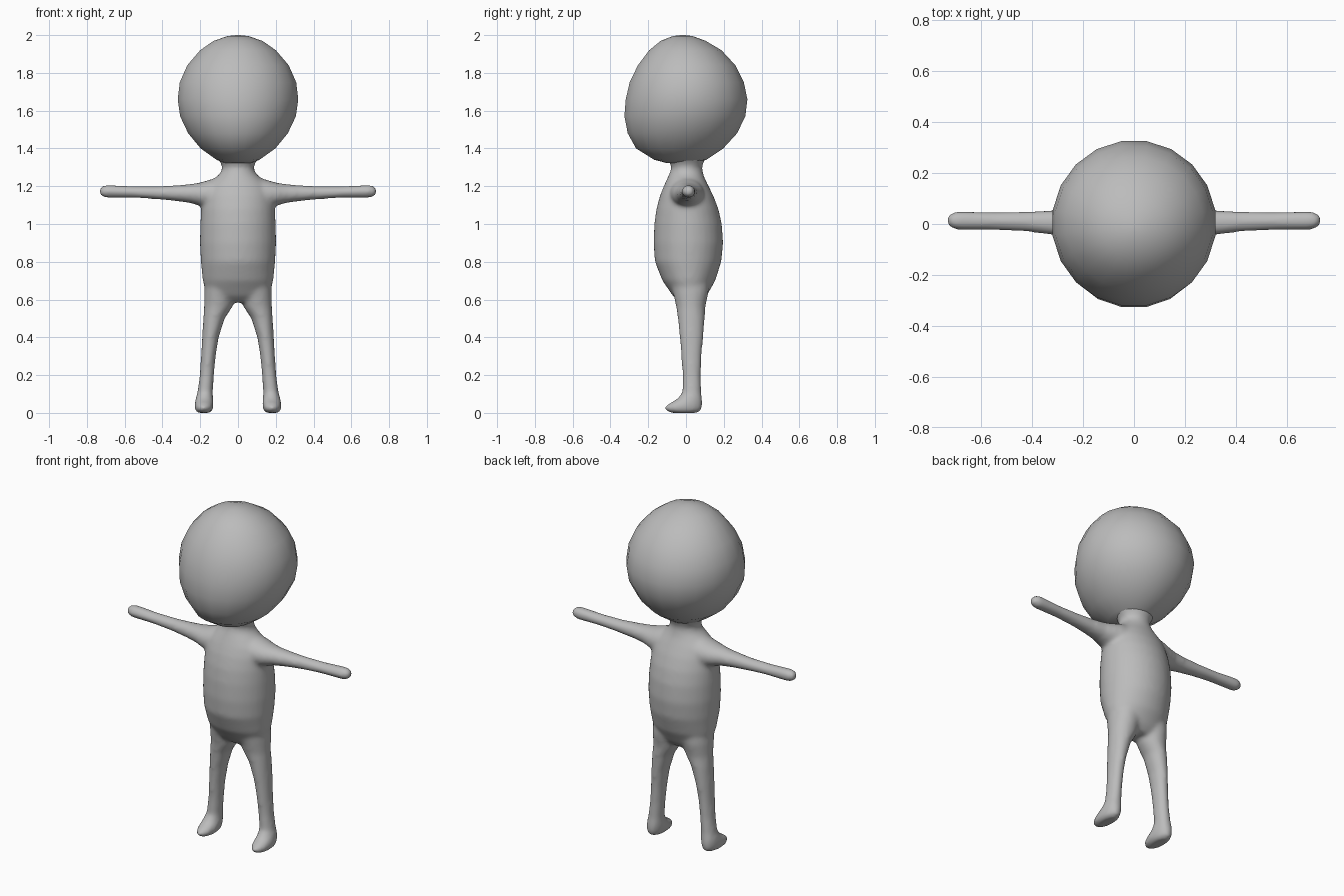
import bpy, bmesh, math
from mathutils import Vector

grey = bpy.data.materials.new("plain grey")
grey.diffuse_color = (0.5, 0.5, 0.5, 1)


def loft(bm, rings, axis, sides, flip=False):
    """Closed tube of oval rings: (station, a_min, a_max, b_min, b_max)."""
    loops = []
    for s, a0, a1, b0, b1 in rings:
        loop = []
        for i in range(sides):
            t = 2 * math.pi * (i + 0.5) / sides
            a = (a0 + a1) / 2 + (a1 - a0) / 2 * math.cos(t)
            b = (b0 + b1) / 2 + (b1 - b0) / 2 * math.sin(t)
            co = Vector((s, a, b)) if axis == "x" else Vector((a, b, s))
            if flip:
                co.x = -co.x
            loop.append(bm.verts.new(co))
        loops.append(loop)
    for lo, hi in zip(loops, loops[1:]):
        for i in range(sides):
            j = (i + 1) % sides
            bm.faces.new((lo[i], lo[j], hi[j], hi[i]))
    bm.faces.new(loops[0][::-1])
    bm.faces.new(loops[-1])


def finish(bm, name):
    bmesh.ops.recalc_face_normals(bm, faces=bm.faces)
    for f in bm.faces:
        f.smooth = True
    mesh = bpy.data.meshes.new(name)
    bm.to_mesh(mesh)
    bm.free()
    mesh.materials.append(grey)
    ob = bpy.data.objects.new(name, mesh)
    bpy.context.collection.objects.link(ob)
    return ob


# Body: torso with neck, arms and legs fused into one skin
torso = [(0.585, -0.08, 0.08, -0.03, 0.08), (0.62, -0.165, 0.165, -0.07, 0.11),
         (0.70, -0.187, 0.187, -0.125, 0.155), (0.80, -0.197, 0.197, -0.165, 0.187),
         (0.90, -0.202, 0.202, -0.172, 0.197), (1.00, -0.20, 0.20, -0.168, 0.19),
         (1.08, -0.195, 0.195, -0.157, 0.172), (1.15, -0.185, 0.185, -0.138, 0.145),
         (1.20, -0.165, 0.165, -0.118, 0.12), (1.24, -0.125, 0.125, -0.10, 0.10),
         (1.27, -0.093, 0.093, -0.086, 0.09), (1.30, -0.083, 0.083, -0.077, 0.085),
         (1.33, -0.095, 0.095, -0.09, 0.095), (1.36, -0.12, 0.12, -0.11, 0.11)]
arm = [(0.08, -0.09, 0.10, 1.06, 1.255), (0.15, -0.085, 0.095, 1.08, 1.235),
       (0.20, -0.075, 0.08, 1.095, 1.22), (0.25, -0.058, 0.064, 1.11, 1.212),
       (0.32, -0.044, 0.055, 1.12, 1.206), (0.42, -0.031, 0.05, 1.13, 1.2),
       (0.55, -0.024, 0.047, 1.138, 1.2), (0.66, -0.023, 0.05, 1.138, 1.206),
       (0.70, -0.023, 0.05, 1.138, 1.208), (0.725, -0.012, 0.04, 1.148, 1.198),
       (0.736, 0.004, 0.024, 1.163, 1.183)]
leg = [(0.0, 0.15, 0.212, -0.08, 0.06), (0.012, 0.135, 0.227, -0.107, 0.08),
       (0.03, 0.13, 0.231, -0.117, 0.087), (0.05, 0.129, 0.23, -0.09, 0.089),
       (0.075, 0.131, 0.225, -0.045, 0.087), (0.11, 0.133, 0.215, -0.02, 0.081),
       (0.20, 0.127, 0.203, -0.019, 0.079), (0.30, 0.118, 0.196, -0.026, 0.083),
       (0.40, 0.102, 0.19, -0.034, 0.092), (0.50, 0.07, 0.184, -0.044, 0.1),
       (0.56, 0.03, 0.18, -0.052, 0.103), (0.64, 0.01, 0.18, -0.07, 0.12),
       (0.70, 0.01, 0.175, -0.08, 0.12)]
bm = bmesh.new()
loft(bm, torso, "z", 32)
for flip in (False, True):
    loft(bm, arm, "x", 20, flip)
    loft(bm, leg, "z", 24, flip)
body = finish(bm, "body")
fuse = body.modifiers.new("fuse", "REMESH")
fuse.mode = "VOXEL"
fuse.voxel_size = 0.011
fuse.use_smooth_shade = True
soften = body.modifiers.new("soften", "SMOOTH")
soften.factor = 0.5
soften.iterations = 12

# Head: round ball with a flatter, forward-leaning face
head = [(1.322, -0.07, 0.07, -0.10, 0.06), (1.34, -0.115, 0.115, -0.17, 0.11),
        (1.40, -0.2, 0.2, -0.267, 0.2), (1.48, -0.267, 0.267, -0.312, 0.274),
        (1.57, -0.31, 0.31, -0.33, 0.318), (1.66, -0.323, 0.323, -0.323, 0.329),
        (1.75, -0.312, 0.312, -0.302, 0.31), (1.84, -0.272, 0.272, -0.258, 0.265),
        (1.92, -0.203, 0.203, -0.197, 0.19), (1.97, -0.13, 0.13, -0.135, 0.105),
        (1.995, -0.055, 0.055, -0.07, 0.035), (2.0, -0.01, 0.01, -0.03, -0.01)]
bm = bmesh.new()
loft(bm, head, "z", 20)
finish(bm, "head")
